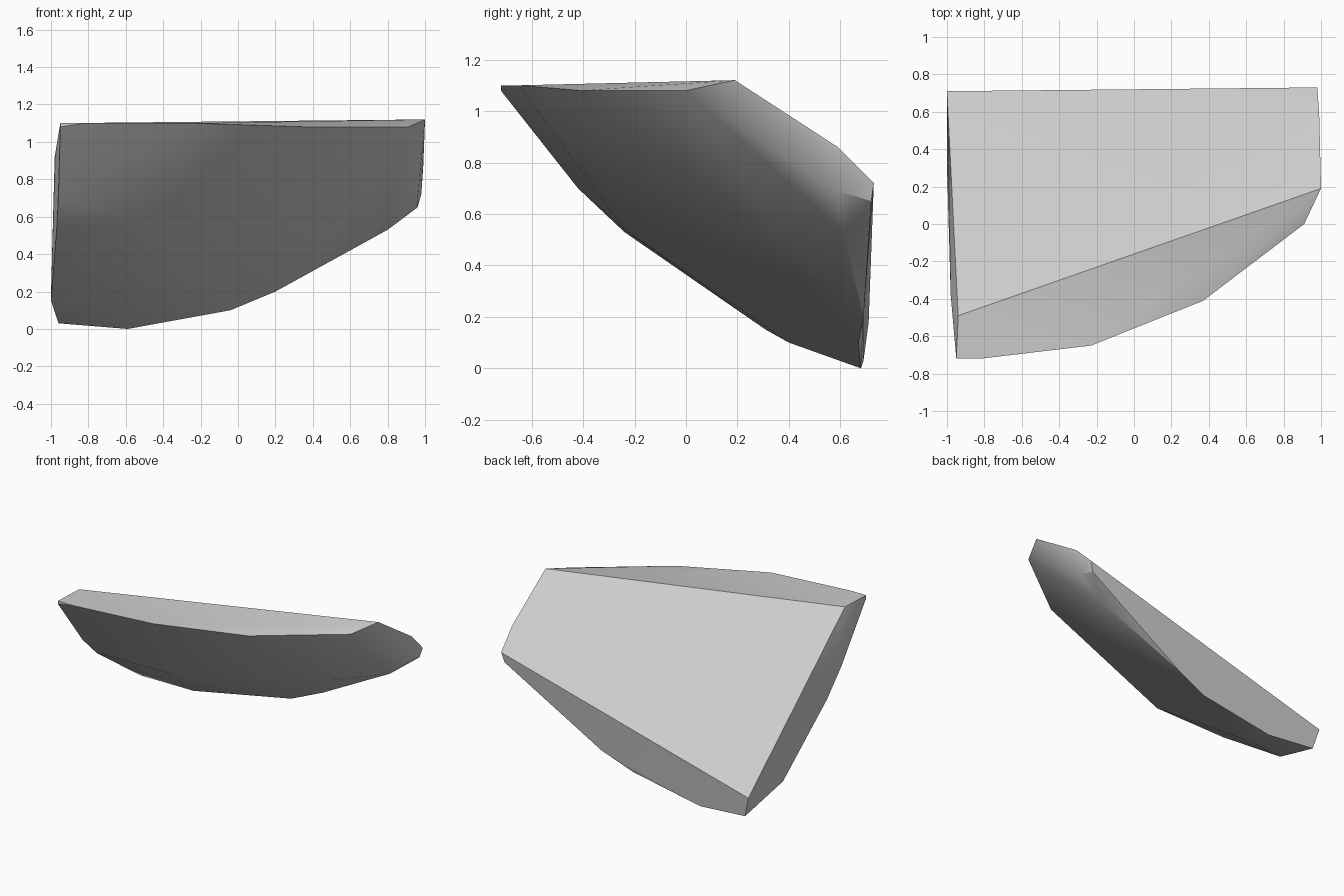
import bpy
import bmesh
import math

# Remove the default object
default_cube = bpy.data.objects.get("Cube")
if default_cube:
    bpy.data.objects.remove(default_cube, do_unlink=True)


def make_material(name, colour):
    material = bpy.data.materials.new(name)
    material.use_nodes = True
    material.diffuse_color = colour
    shader = next(n for n in material.node_tree.nodes if n.type == "BSDF_PRINCIPLED")
    shader.inputs["Base Color"].default_value = colour
    shader.inputs["Roughness"].default_value = 0.8
    return material


def make_shard(name, outlines, material):
    """Wrap a convex faceted stone around the given outlines."""
    mesh = bpy.data.meshes.new(name)
    bm = bmesh.new()
    for outline in outlines:
        for corner in outline:
            bm.verts.new(corner)
    hull = bmesh.ops.convex_hull(bm, input=bm.verts[:])
    unused = {g for g in hull["geom_interior"] + hull["geom_unused"]
              if isinstance(g, bmesh.types.BMVert)}
    bmesh.ops.delete(bm, geom=list(unused), context="VERTS")
    # Merge nearly flat triangles into broad facets
    bmesh.ops.dissolve_limit(bm, angle_limit=math.radians(2),
                             verts=bm.verts[:], edges=bm.edges[:])
    bmesh.ops.recalc_face_normals(bm, faces=bm.faces[:])
    bm.to_mesh(mesh)
    bm.free()
    mesh.materials.append(material)
    shard = bpy.data.objects.new(name, mesh)
    bpy.context.collection.objects.link(shard)
    return shard


# Large cleaved facet sloping down to the back
cleaved_facet = [(1, .19, 1.12), (.99, .59, .86), (.98, .73, .72),
                 (-1, .71, .18), (-.94, -.49, 1.1)]
# Front rim of the level top
front_rim = [(-.95, -.72, 1.08), (-.95, -.72, 1.1), (-.82, -.72, 1.1),
             (-.23, -.65, 1.1), (.37, -.41, 1.08), (.91, 0, 1.08)]
# Bottom edge along the back
back_foot = [(.96, .72, .65), (.96, .59, .69), (.8, .61, .53), (.2, .69, .2),
             (-.04, .67, .1), (-.59, .68, 0), (-.96, .69, .03)]
# Narrow flank at the -x end
end_flank = [(-1, .31, .15), (-.97, -.24, .53), (-.96, -.42, .7),
             (-.98, -.38, .92)]
# Gentle swell of the underside
underside = [(-.64, .4, .1), (-.4, -.24, .54), (.5, .35, .5)]

stone = make_material("pale grey stone", (.6, .6, .6, 1))
shard = make_shard("stone_shard",
                   [cleaved_facet, front_rim, back_foot, end_flank, underside],
                   stone)

# Soft shading on the rounded underside, crisp edges at the facets
bpy.ops.object.select_all(action="DESELECT")
shard.select_set(True)
bpy.context.view_layer.objects.active = shard
bpy.ops.object.shade_smooth_by_angle(angle=math.radians(30))
